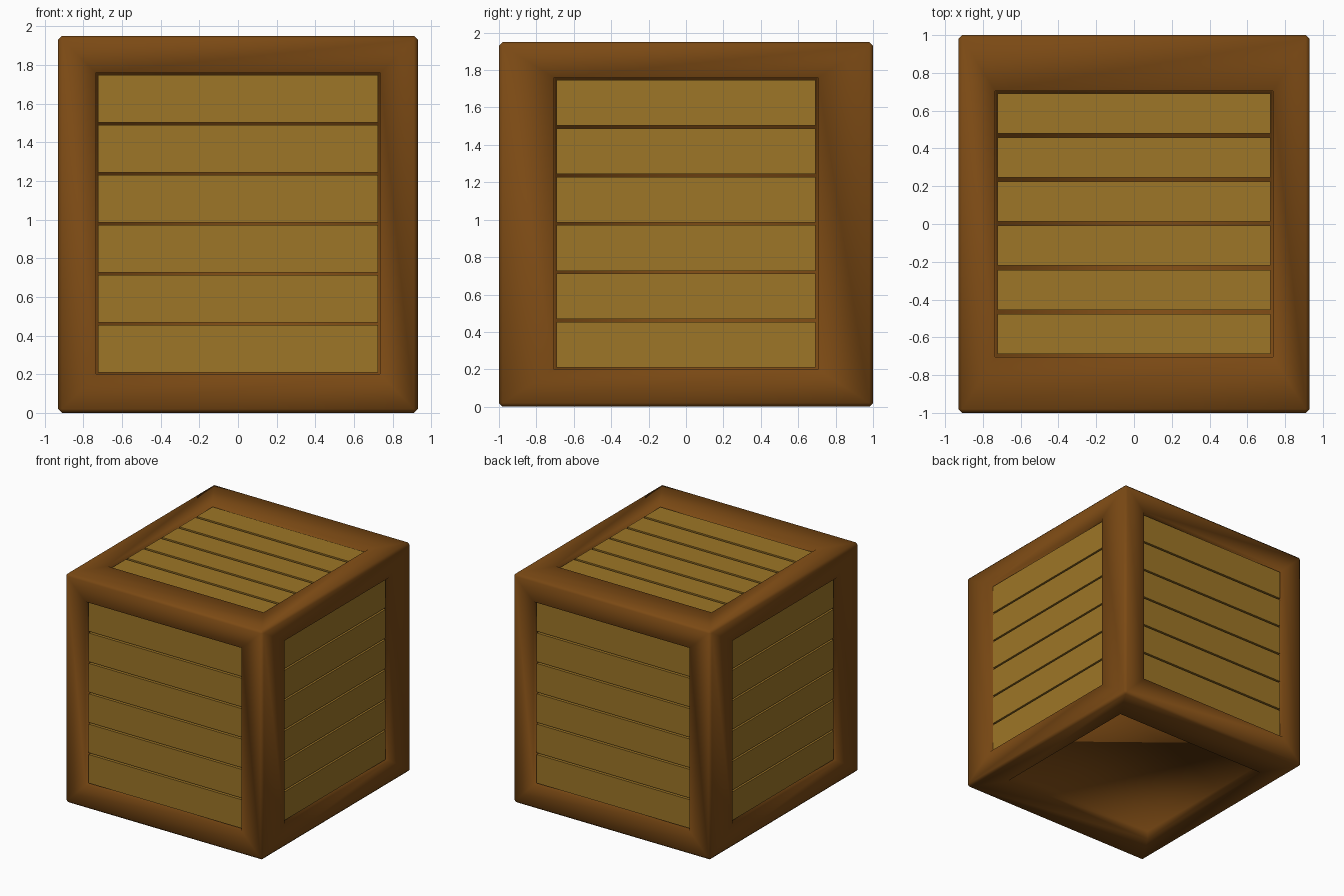
import bpy, bmesh
from mathutils import Vector

if "Cube" in bpy.data.objects:
    bpy.data.objects.remove(bpy.data.objects["Cube"])

LO, HI = Vector((-0.93, -1.0, 0.0)), Vector((0.93, 1.0, 1.95))        # outer box
OPEN_LO, OPEN_HI = Vector((-0.735, -0.705, 0.2)), Vector((0.735, 0.705, 1.76))  # panel openings
RECESS, PLANK_TOP = 0.07, 0.025


def material(name, color):
    m = bpy.data.materials.new(name)
    m.diffuse_color = (*color, 1)
    m.use_nodes = True
    m.node_tree.nodes["Principled BSDF"].inputs["Base Color"].default_value = m.diffuse_color
    return m


def add_object(name, bm, mat):
    bmesh.ops.recalc_face_normals(bm, faces=bm.faces)
    me = bpy.data.meshes.new(name)
    bm.to_mesh(me)
    bm.free()
    me.materials.append(mat)
    ob = bpy.data.objects.new(name, me)
    bpy.context.collection.objects.link(ob)
    return ob


def add_box(bm, lo, hi):
    verts = bmesh.ops.create_cube(bm, size=1)["verts"]
    for v in verts:
        v.co = Vector([hi[i] if v.co[i] > 0 else lo[i] for i in range(3)])


frame_mat = material("dark_wood", (0.20, 0.068, 0.007))
plank_mat = material("light_wood", (0.34, 0.18, 0.02))

# Frame: box with a sunken panel in all six faces and chamfered outer edges
bm = bmesh.new()
add_box(bm, LO, HI)
bm.normal_update()
outer_edges = list(bm.edges)
for face in list(bm.faces):
    normal = face.normal.copy()
    axis = max(range(3), key=lambda i: abs(normal[i]))
    bmesh.ops.inset_individual(bm, faces=[face], thickness=0.1)
    for v in face.verts:
        for i in range(3):
            if i != axis:
                v.co[i] = min(max(v.co[i], OPEN_LO[i]), OPEN_HI[i])
    bmesh.ops.inset_individual(bm, faces=[face], thickness=0.004)
    for v in face.verts:
        v.co -= normal * RECESS
bmesh.ops.bevel(bm, geom=outer_edges, offset=0.02, segments=1, affect='EDGES')
frame = add_object("crate_frame", bm, frame_mat)
frame.data.shade_smooth()


# Planks: six boards per panel, stacked along one axis
def planks(name, axis, side, stack, start, pitch, width):
    along = 3 - axis - stack
    bm = bmesh.new()
    for k in range(6):
        lo, hi = Vector(), Vector()
        outer = HI[axis] if side > 0 else LO[axis]
        a, b = outer - side * PLANK_TOP, outer - side * (RECESS + 0.01)
        lo[axis], hi[axis] = min(a, b), max(a, b)
        lo[along], hi[along] = OPEN_LO[along] + 0.012, OPEN_HI[along] - 0.012
        lo[stack] = start + k * pitch
        hi[stack] = lo[stack] + width
        add_box(bm, lo, hi)
    add_object(name, bm, plank_mat)


planks("front_planks", 1, -1, 2, 0.21, 0.2585, 0.244)
planks("back_planks", 1, 1, 2, 0.21, 0.2585, 0.244)
planks("right_planks", 0, 1, 2, 0.21, 0.2585, 0.244)
planks("left_planks", 0, -1, 2, 0.21, 0.2585, 0.244)
planks("top_planks", 2, 1, 1, -0.688, 0.2335, 0.212)
